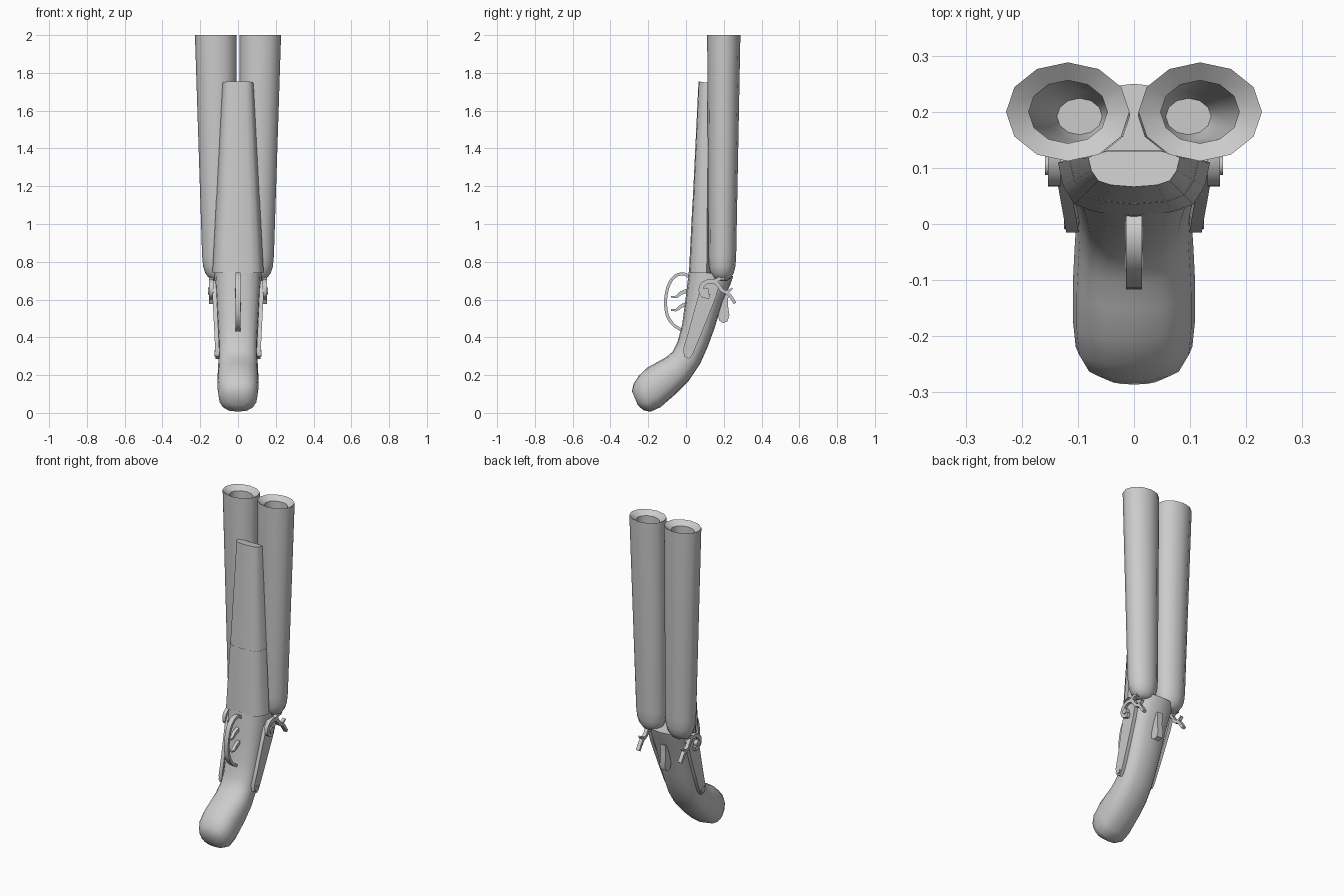
import bpy, bmesh, math
from mathutils import Vector
from mathutils.geometry import interpolate_bezier

if "Cube" in bpy.data.objects:
    bpy.data.objects.remove(bpy.data.objects["Cube"])

grey = bpy.data.materials.new("plain_grey")
grey.use_nodes = True
grey.diffuse_color = (0.6, 0.6, 0.6, 1)
grey.node_tree.nodes["Principled BSDF"].inputs["Base Color"].default_value = (0.6, 0.6, 0.6, 1)


def finish(name, bm, angle=40):
    bmesh.ops.recalc_face_normals(bm, faces=bm.faces)
    mesh = bpy.data.meshes.new(name)
    bm.to_mesh(mesh)
    bm.free()
    mesh.materials.append(grey)
    obj = bpy.data.objects.new(name, mesh)
    bpy.context.collection.objects.link(obj)
    bpy.ops.object.select_all(action='DESELECT')
    obj.select_set(True)
    bpy.context.view_layer.objects.active = obj
    bpy.ops.object.shade_smooth_by_angle(angle=math.radians(angle))
    return obj


def loft(name, rings, angle=40):
    """Skin a list of equal-length point rings and cap both ends."""
    bm = bmesh.new()
    loops = [[bm.verts.new(p) for p in ring] for ring in rings]
    n = len(loops[0])
    for a, b in zip(loops, loops[1:]):
        for i in range(n):
            j = (i + 1) % n
            bm.faces.new((a[i], a[j], b[j], b[i]))
    bm.faces.new(loops[0])
    bm.faces.new(loops[-1])
    return finish(name, bm, angle)


def plate(name, outline, x_of, half):
    """Extrude a (y, z) outline sideways; x_of(z) gives the mid plane."""
    return loft(name, [[(x_of(z) + s * half, y, z) for y, z in outline] for s in (-1, 1)])


def smooth_path(pts, steps=4):
    p = [Vector(q) for q in pts]
    p = [2 * p[0] - p[1]] + p + [2 * p[-1] - p[-2]]
    out = []
    for a, b, c, d in zip(p, p[1:], p[2:], p[3:]):
        out += interpolate_bezier(b, b + (c - a) / 6, c - (d - b) / 6, c, steps + 1)[:-1]
    return out + [p[-2]]


def strap(name, pts, x, half, thick, tip=None):
    """Flat bent bar following a (y, z) path, optionally tapering to a tip."""
    path = smooth_path([(0, y, z) for y, z in pts])
    tip = thick if tip is None else tip
    rings = []
    for i, p in enumerate(path):
        t = path[min(i + 1, len(path) - 1)] - path[max(i - 1, 0)]
        side = Vector((0, -t.z, t.y)).normalized()
        w = thick + (tip - thick) * i / (len(path) - 1)
        rings.append([p + side * w * b + Vector((x + half * a, 0, 0))
                      for a, b in ((-1, -1), (1, -1), (1, 1), (-1, 1))])
    return loft(name, rings)


def disc(name, x, y, z, r, half):
    pts = [(y + r * math.cos(k * math.tau / 12), z + r * math.sin(k * math.tau / 12)) for k in range(12)]
    return plate(name, pts, lambda _: x, half)


# Stock: rings as front point, back point and half width
sections = [
    (.015, .75, .25, .725, .125), (.008, .69, .235, .68, .122),
    (-.003, .6, .195, .59, .116), (-.02, .47, .15, .445, .108),
    (-.045, .375, .115, .35, .103), (-.07, .325, .075, .26, .103),
    (-.105, .295, .015, .17, .106), (-.15, .27, -.06, .095, .109),
    (-.205, .24, -.135, .03, .109), (-.25, .197, -.188, .006, .104),
    (-.277, .155, -.225, .014, .085), (-.286, .115, -.255, .04, .05)]


def bulge(v):
    return math.copysign(abs(v) ** .8, v)


rings = []
for yf, zf, yb, zb, w in sections:
    f, b = Vector((0, yf, zf)), Vector((0, yb, zb))
    ring = []
    for k in range(16):
        a = k * math.tau / 16
        ring.append((f + b) / 2 + (f - b) / 2 * bulge(math.cos(a)) + Vector((w * bulge(math.sin(a)), 0, 0)))
    rings.append(ring)
loft("stock", rings, 50)


# Fore-end in two sections, tapering toward the muzzle
def fore_ring(z):
    t = (z - .75) / 1.0
    w, front, back = .135 - .053 * t, .016 + .05 * t, .13
    half = [(.5, .05), (.78, .17), (.93, .45), (1, .82), (.6, 1)]
    right = [(w * u, front + (back - front) * v, z) for u, v in half]
    return [(0, front, z)] + right + [(-x, y, h) for x, y, h in reversed(right)]


loft("fore_end_rear", [fore_ring(.74), fore_ring(1.13)], 60)
top = fore_ring(1.755)
top = [(x, y, z - .15 * (y - .066)) for x, y, z in top]
loft("fore_end_front", [[(x * .99, y + .001, z) for x, y, z in fore_ring(1.13)], top], 60)

for side, s in (("left", 1), ("right", -1)):
    # Barrel: rounded breech, tapered tube, sloped muzzle rim and hollow bore
    profile = [(.70, .35), (.712, .62), (.74, .85), (.775, .96), (.83, 1), (2, 1),
               (1.975, .64), (.8, .62), (.74, .45)]
    rings = []
    for z, r in profile:
        t = (z - .8) / 1.2
        cx, cy, rx, ry = .098 + .02 * t, .192 + .008 * t, .091 + .019 * t, .073 + .015 * t
        rings.append([(s * (cx + r * rx * math.cos(k * math.tau / 12)),
                       cy + r * ry * math.sin(k * math.tau / 12), z) for k in range(12)])
    loft(side + "_barrel", rings)

    # Side plate with its screws
    outline = [(-.01, .3), (.015, .285), (.035, .31), (.09, .44), (.15, .59), (.175, .67),
               (.15, .7), (.105, .7), (.075, .655), (.04, .53), (.01, .42), (-.015, .34)]
    plate(side + "_side_plate", outline, lambda z: s * (.108 + .05 * (z - .3)), .011)
    disc(side + "_plate_screw", s * .117, .008, .315, .017, .008)
    disc(side + "_hammer_pivot", s * .145, .105, .645, .018, .014)

    # Hammer with curled base, spur and small prong
    strap(side + "_hammer", [(.125, .615), (.085, .63), (.083, .67), (.115, .695), (.16, .69),
                             (.19, .65), (.225, .63), (.26, .58)], s * .142, .011, .014, .008)
    strap(side + "_hammer_nose", [(.145, .69), (.175, .71), (.205, .71)], s * .142, .011, .012, .006)
    strap(side + "_hammer_prong", [(.2, .64), (.225, .645), (.245, .66)], s * .142, .009, .009, .004)

# Opening lever behind the breech
plate("opening_lever", [(.185, .63), (.17, .52), (.175, .49), (.195, .475), (.22, .485),
                        (.23, .515), (.222, .57), (.225, .64)], lambda z: 0, .018)

# Trigger guard and the two triggers
strap("trigger_guard", [(.03, .71), (-.01, .735), (-.055, .725), (-.09, .68), (-.108, .6),
                        (-.1, .52), (-.07, .47), (-.035, .445), (0, .425)], 0, .014, .008)
for name, z, x in (("front_trigger", .63, -.006), ("rear_trigger", .56, .006)):
    strap(name, [(.02, z + .02), (-.025, z + .005), (-.05, z - .015), (-.08, z - .015)], x, .01, .012, .004)
